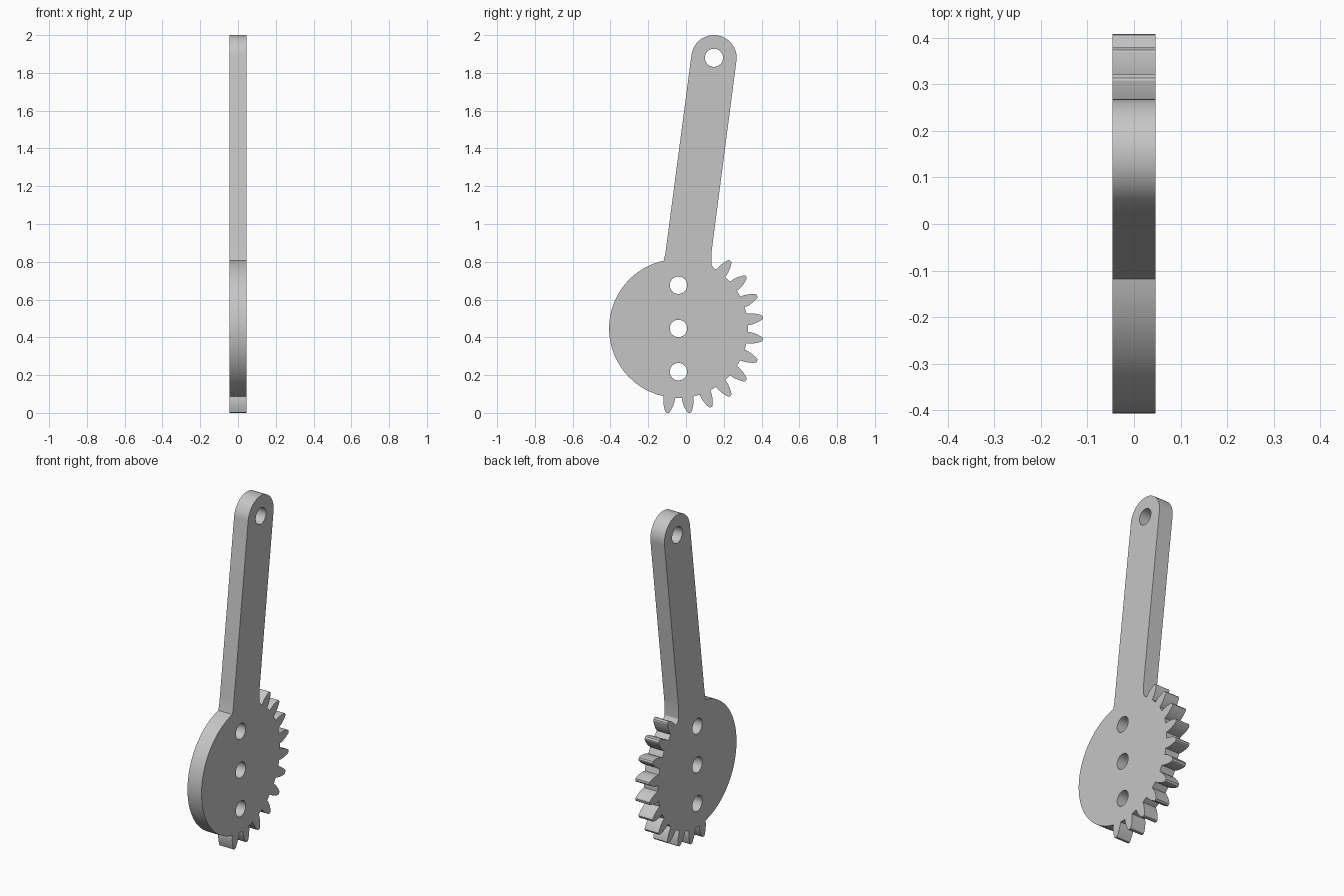
import bpy
import bmesh
from math import cos, sin, radians
from mathutils import Matrix, Vector

if "Cube" in bpy.data.objects:
    bpy.data.objects.remove(bpy.data.objects["Cube"], do_unlink=True)

HUB = Vector((-0.04, 0.447))      # hub centre (y, z)
TIP = Vector((0.148, 1.880))      # lever pivot centre
ROOT_R = 0.367
HALF_THICK = 0.046
LEAN = 82.5                       # lever direction in degrees


def polar(centre, radius, degrees):
    a = radians(degrees)
    return centre + Vector((cos(a), sin(a))) * radius


def arc(centre, radius, start, end, steps):
    return [polar(centre, radius, start + (end - start) * i / steps)
            for i in range(steps + 1)]


def tooth(angle):
    # Radius and half width up one flank, mirrored for the other
    flank = [(ROOT_R, 0.030), (0.385, 0.030), (0.400, 0.0275),
             (0.418, 0.023), (0.435, 0.0165), (0.447, 0.011), (0.4505, 0.006)]
    sides = [(r, -w) for r, w in flank] + [(r, w) for r, w in reversed(flank)]
    out = Vector((cos(radians(angle)), sin(radians(angle))))
    side = Vector((-out.y, out.x))
    return [HUB + out * r + side * w for r, w in sides]


# Outline: lever with rounded tip, plain hub rim, then the toothed sector
outline = [Vector((0.135, 0.785)), Vector((0.1355, 0.85)), Vector((0.14, 0.89))]
outline += arc(TIP, 0.12, LEAN - 90, LEAN + 90, 40)
outline += [Vector((-0.103, 0.89)), Vector((-0.109, 0.845))]
outline += arc(HUB, ROOT_R, 102.3, 257.5, 64)
for i in range(11):
    outline += tooth(262.5 + 15 * i)
outline.append(polar(HUB, 0.372, 60.5))

# Bolt holes in the hub and the pivot hole in the lever
loops = [outline, arc(TIP, 0.048, 0, 352.5, 47)]
for offset in (-0.229, 0, 0.229):
    loops.append(arc(HUB + Vector((0, offset)), 0.046, 0, 352.5, 47))

curve = bpy.data.curves.new("gear_lever_profile", "CURVE")
curve.dimensions = "2D"
curve.fill_mode = "BOTH"
curve.extrude = HALF_THICK
for loop in loops:
    spline = curve.splines.new("POLY")
    spline.points.add(len(loop) - 1)
    for point, p in zip(spline.points, loop):
        point.co = (p.x, p.y, 0, 1)
    spline.use_cyclic_u = True

lever = bpy.data.objects.new("gear_lever", curve)
bpy.context.collection.objects.link(lever)
bpy.ops.object.select_all(action="DESELECT")
lever.select_set(True)
bpy.context.view_layer.objects.active = lever
bpy.ops.object.convert(target="MESH")
lever = bpy.context.object

# Stand the plate upright in the y-z plane and weld its rims
upright = Matrix(((0, 0, 1, 0), (1, 0, 0, 0), (0, 1, 0, 0), (0, 0, 0, 1)))
bm = bmesh.new()
bm.from_mesh(lever.data)
bm.transform(upright)
bmesh.ops.remove_doubles(bm, verts=bm.verts, dist=0.0002)
bmesh.ops.recalc_face_normals(bm, faces=bm.faces)
bm.to_mesh(lever.data)
bm.free()
bpy.ops.object.shade_smooth_by_angle(angle=radians(30))

# Plain grey metal
grey = bpy.data.materials.new("plain_grey")
grey.use_nodes = True
colour = (0.56, 0.56, 0.56, 1)
grey.diffuse_color = colour
grey.node_tree.nodes["Principled BSDF"].inputs["Base Color"].default_value = colour
lever.data.materials.clear()
lever.data.materials.append(grey)
